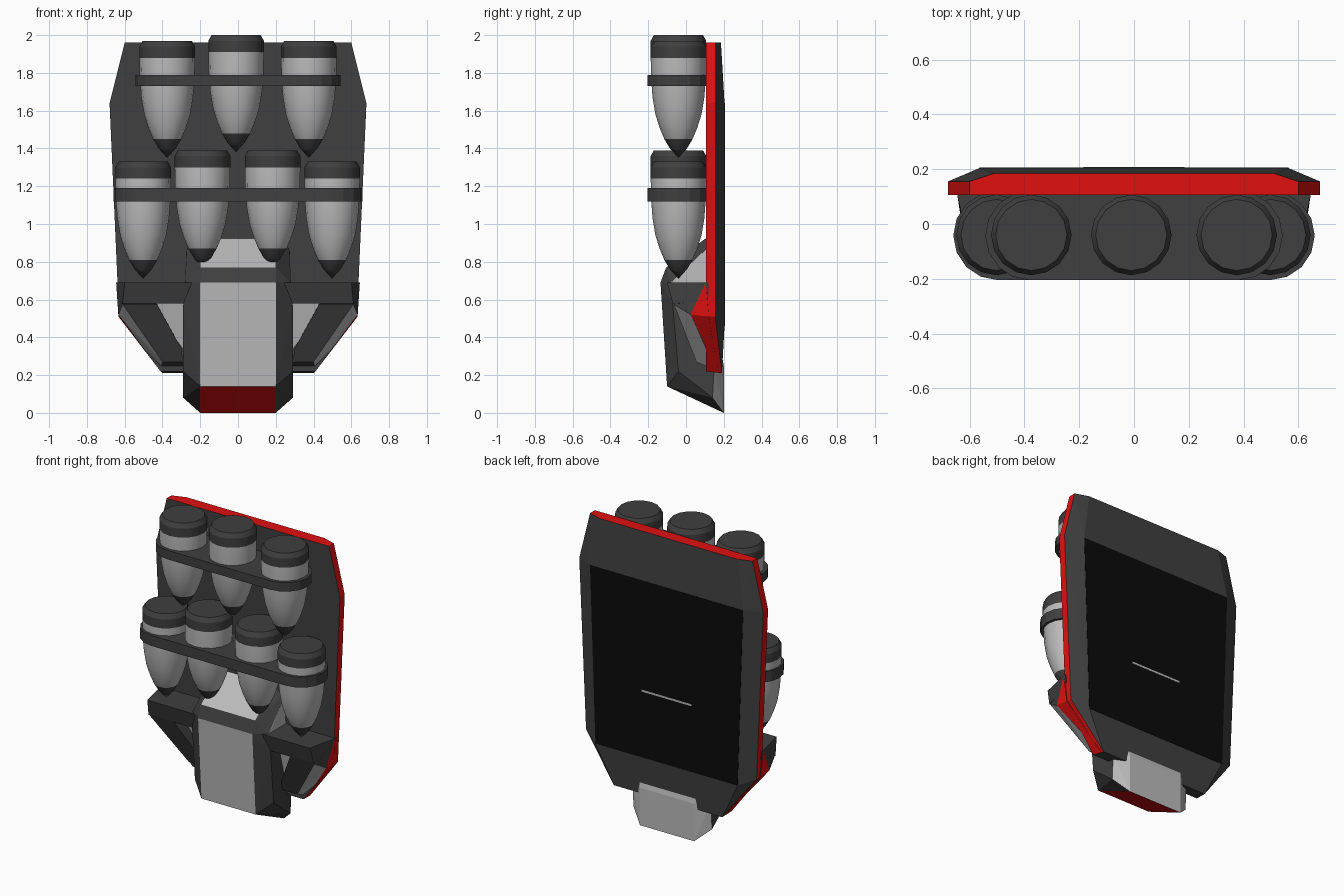
import bpy, bmesh, math
from mathutils import Vector

if "Cube" in bpy.data.objects:
    bpy.data.objects.remove(bpy.data.objects["Cube"])


def material(name, r, g, b):
    m = bpy.data.materials.new(name)
    m.diffuse_color = (r, g, b, 1)
    m.use_nodes = True
    m.node_tree.nodes["Principled BSDF"].inputs["Base Color"].default_value = m.diffuse_color
    return m


DARK = material("dark", .05, .05, .05)
BLACK = material("black", .003, .003, .003)
RED = material("red", .75, .005, .005)
GREY = material("grey", .5, .5, .5)
MATS = [DARK, BLACK, RED, GREY]


def finish(name, bm, paint):
    me = bpy.data.meshes.new(name)
    bmesh.ops.recalc_face_normals(bm, faces=bm.faces[:])
    for m in MATS:
        me.materials.append(m)
    for f in bm.faces:
        f.normal_update()
        f.material_index = MATS.index(paint(f))
    bm.to_mesh(me)
    bm.free()
    ob = bpy.data.objects.new(name, me)
    bpy.context.collection.objects.link(ob)
    return ob


def hull(name, pts, paint, sides=(1, -1), split=False):
    """Convex solid; mirrored as one piece, or as two pieces when split."""
    if split:
        for s, side in ((1, "right"), (-1, "left")):
            hull(f"{side}_{name}", pts, paint, (s,))
        return
    bm = bmesh.new()
    for s in sides:
        for x, y, z in pts:
            bm.verts.new((s * x, y, z))
    res = bmesh.ops.convex_hull(bm, input=bm.verts[:])
    loose = {g for g in res["geom_interior"] + res["geom_unused"]
             if isinstance(g, bmesh.types.BMVert)}
    bmesh.ops.delete(bm, geom=list(loose), context='VERTS')
    bmesh.ops.dissolve_limit(bm, angle_limit=.03, verts=bm.verts[:], edges=bm.edges[:])
    finish(name, bm, paint)


def solid(mat):
    return lambda f: mat


# Back plate with red rim
outline = [(.60, 1.96), (.68, 1.64), (.63, .51), (.41, .22)]
hull("back_plate",
     [(x, y, z) for x, z in outline for y in (.105, .155)]
     + [(.51, .185, 1.96), (.565, .204, 1.64), (.525, .204, .46), (.40, .19, .21)],
     lambda f: RED if abs(f.normal.y) < .3 and f.normal.z > -.9 else DARK)

# Black panel and slot on the back
hull("back_panel", [(x, y, z) for x, z in ((.565, 1.64), (.525, .46))
                    for y in (.19, .206)], solid(BLACK))
hull("back_slot", [(.185, y, z) for y in (.19, .2075) for z in (.90, .913)], solid(GREY))


# Central lower body: grey front, red underside, grey back
def body_paint(f):
    n = f.normal
    if n.y < -.95 or n.y > .5:
        return GREY
    return RED if n.z < -.75 and abs(n.x) < .1 else DARK


hull("lower_body",
     [(.20, -.135, .69), (.20, -.10, .14), (.20, .20, 0), (.20, .20, .25),
      (.29, -.07, .57), (.29, -.04, .22), (.29, .14, .08), (.29, .15, .25),
      (.27, -.08, .69), (.27, .12, .69)], body_paint)


# Sloped cover above the body
def cover_paint(f):
    n = f.normal
    return GREY if (abs(n.x) < .1 and n.z > .4) or abs(n.x) > .85 else DARK


hull("upper_cover",
     [(.20, -.135, .69), (.20, -.105, .77), (.19, .12, .935),
      (.28, -.08, .69), (.28, -.04, .72), (.27, .12, .88), (.28, .12, .69)], cover_paint)

# Side wings: cross bar, slanted strut and recessed infill
hull("wing_bar",
     [(.20, -.10, .69), (.60, -.10, .69), (.612, -.07, .578), (.20, -.07, .578),
      (.645, .105, .69), (.635, .06, .59),
      (.20, .12, .69), (.645, .12, .69), (.63, .12, .58), (.20, .12, .58)],
     solid(DARK), split=True)


def strut_paint(f):
    n = f.normal
    if abs(n.x) > .4:
        if abs(n.y) < .15 and f.calc_center_median().x * n.x > 0:
            return RED
        if -.7 < n.y < -.35:
            return GREY
    return DARK


hull("wing_strut",
     [(.43, -.065, .575), (.61, -.065, .575), (.633, .025, .52), (.645, .105, .69),
      (.30, .028, .34), (.29, .055, .27), (.40, .055, .27), (.41, .155, .225),
      (.43, .12, .58), (.633, .12, .51), (.41, .17, .22), (.29, .19, .215)],
     strut_paint, split=True)
hull("wing_infill",
     [(x, y, z) for x, yf, z in ((.25, .02, .60), (.48, .02, .60), (.25, .09, .28))
      for y in (yf, .13)], solid(GREY), split=True)


# Rockets: (radius, distance below the top)
PROFILE = [(.13, 0), (.147, .03), (.147, .09), (.145, .20), (.137, .30),
           (.122, .39), (.10, .46), (.075, .52), (.045, .57), (.0, .62)]
SIDES = 16


def rocket(name, x, top):
    bm = bmesh.new()
    rings = []
    for r, d in PROFILE[:-1]:
        rings.append([bm.verts.new((x + r * math.cos(a), -.04 + r * math.sin(a), top - d))
                      for a in (2 * math.pi * i / SIDES for i in range(SIDES))])
    tip = bm.verts.new((x, -.04, top - PROFILE[-1][1]))
    bm.faces.new(rings[0])
    for i in range(SIDES):
        j = (i + 1) % SIDES
        for a, b in zip(rings, rings[1:]):
            bm.faces.new((a[i], a[j], b[j], b[i]))
        bm.faces.new((rings[-1][i], rings[-1][j], tip))

    def paint(f):
        d = top - f.calc_center_median().z
        return GREY if .09 < d < .52 else DARK

    ob = finish(name, bm, paint)
    bpy.ops.object.select_all(action='DESELECT')
    ob.select_set(True)
    bpy.context.view_layer.objects.active = ob
    bpy.ops.object.shade_smooth_by_angle(angle=math.radians(28))


for i, (x, top) in enumerate([(-.375, 1.97), (-.01, 2.0), (.375, 1.97)]):
    rocket(f"upper_rocket_{i + 1}", x, top)
for i, (x, top) in enumerate([(-.502, 1.33), (-.188, 1.39), (.183, 1.39), (.498, 1.33)]):
    rocket(f"lower_rocket_{i + 1}", x, top)


# Straps with rounded ends
def strap(name, cx, z0, z1, r=.163):
    arc = [math.pi * (i / 8 - .5) for i in range(9)]
    hull(name, [(cx + r * math.cos(a), -.042 + r * math.sin(a), z)
                for a in arc for z in (z0, z1)], solid(DARK))


strap("upper_strap", .38, 1.73, 1.79)
strap("lower_strap", .497, 1.12, 1.19)
